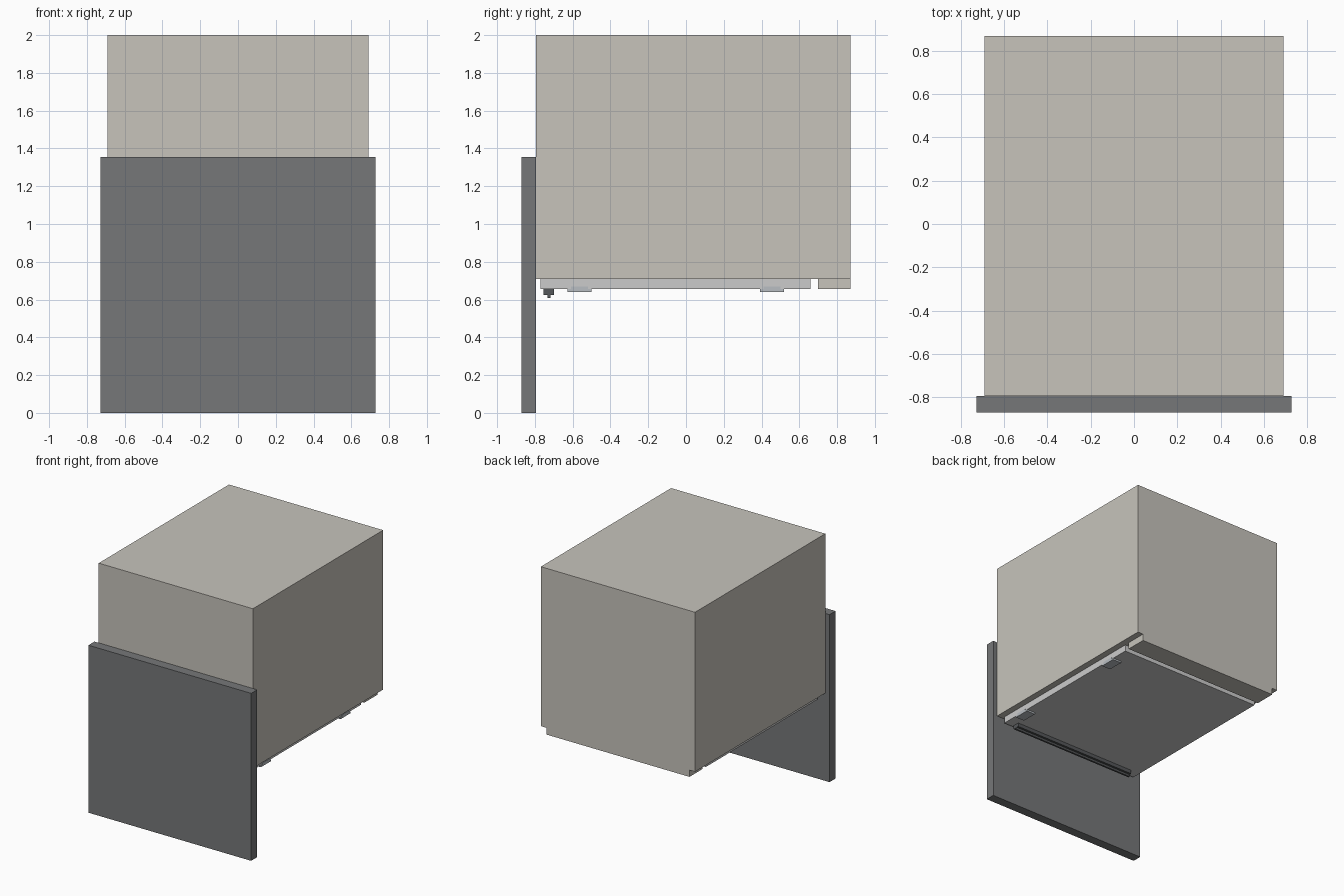
import bpy, bmesh

if "Cube" in bpy.data.objects:
    bpy.data.objects.remove(bpy.data.objects["Cube"])


def material(name, rgb):
    m = bpy.data.materials.new(name)
    m.diffuse_color = (*rgb, 1)
    m.use_nodes = True
    m.node_tree.nodes["Principled BSDF"].inputs["Base Color"].default_value = m.diffuse_color
    return m


BEIGE = material("beige", (0.57, 0.55, 0.50))
DARK = material("dark_grey", (0.18, 0.185, 0.19))
LIGHT = material("light_grey", (0.68, 0.68, 0.68))
STEEL = material("steel", (0.48, 0.51, 0.54))
BLACK = material("charcoal", (0.09, 0.095, 0.1))


def boxes(name, mat, *ranges):
    """One object made of boxes, each given as (x0, x1, y0, y1, z0, z1)."""
    bm = bmesh.new()
    for x0, x1, y0, y1, z0, z1 in ranges:
        verts = bmesh.ops.create_cube(bm, size=1)["verts"]
        bmesh.ops.scale(bm, vec=(x1 - x0, y1 - y0, z1 - z0), verts=verts)
        bmesh.ops.translate(bm, vec=((x0 + x1) / 2, (y0 + y1) / 2, (z0 + z1) / 2), verts=verts)
    me = bpy.data.meshes.new(name)
    bm.to_mesh(me)
    bm.free()
    me.materials.append(mat)
    ob = bpy.data.objects.new(name, me)
    bpy.context.collection.objects.link(ob)
    return ob


# Main cabinet body and the narrower strip under its rear edge
boxes("cabinet_body", BEIGE, (-0.69, 0.69, -0.795, 0.87, 0.71, 2.0))
boxes("rear_strip", BEIGE, (-0.64, 0.64, 0.70, 0.87, 0.655, 0.71))

# Front panel, hanging to the ground
boxes("front_panel", DARK, (-0.728, 0.728, -0.872, -0.795, 0, 1.355))

# Base plate below the body
boxes("base_plate", LIGHT, (-0.64, 0.64, -0.77, 0.66, 0.655, 0.708))

# Stepped seal bar across the front of the base
boxes("seal_bar", BLACK,
      (-0.56, 0.56, -0.755, -0.70, 0.625, 0.655),
      (-0.56, 0.56, -0.733, -0.718, 0.608, 0.625))

# Hinge plates with a small lip on the right-hand edge of the base
for i, y in enumerate((-0.563, 0.455)):
    boxes(f"hinge_plate_{i + 1}", STEEL,
          (0.565, 0.644, y - 0.064, y + 0.064, 0.641, 0.655),
          (0.640, 0.644, y - 0.045, y + 0.045, 0.655, 0.668))
